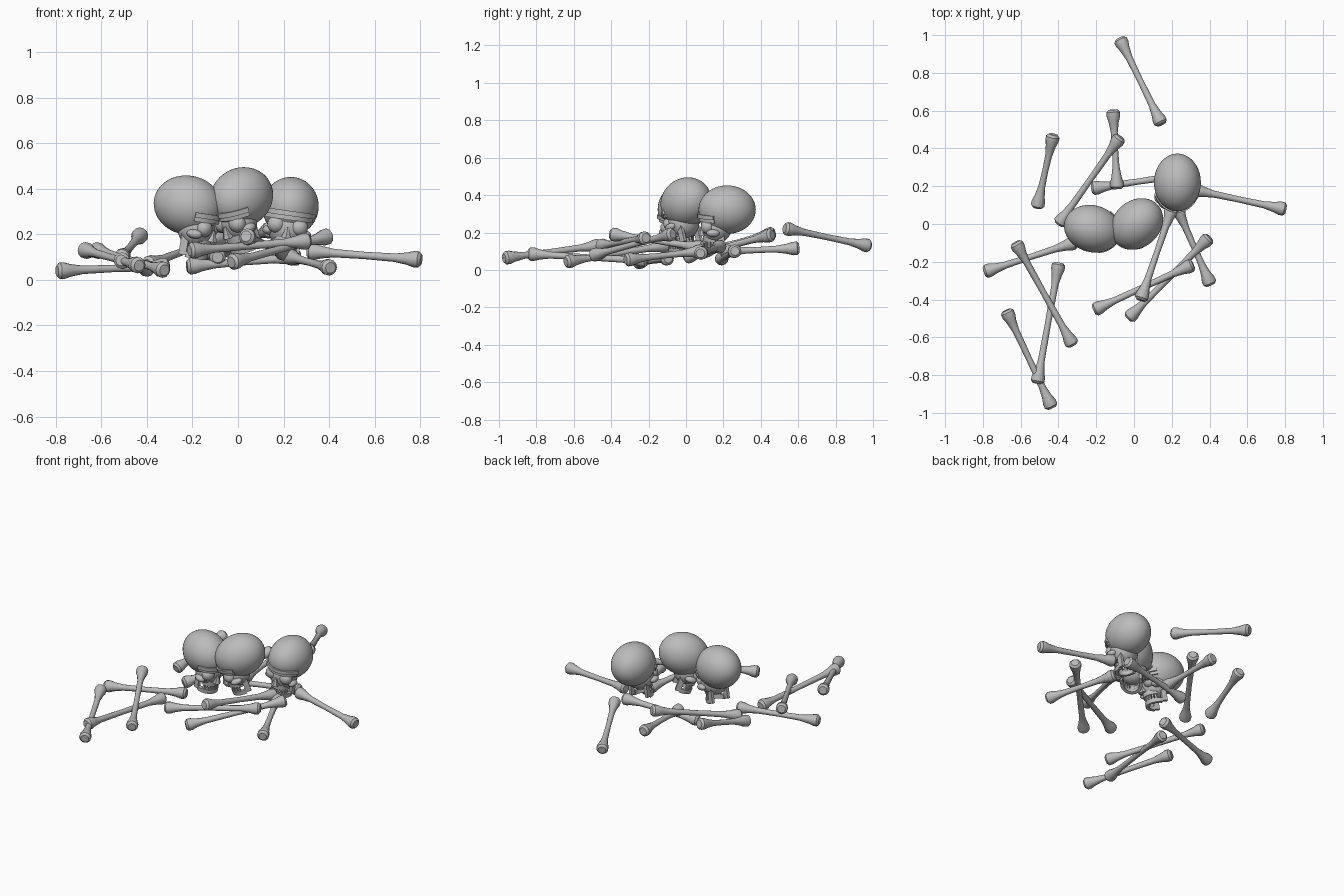
import bpy, bmesh, math
from mathutils import Matrix, Vector, Euler

if "Cube" in bpy.data.objects:
    bpy.data.objects.remove(bpy.data.objects["Cube"], do_unlink=True)

bone_mat = bpy.data.materials.new("bone_grey")
bone_mat.use_nodes = True
GREY = (0.5, 0.5, 0.5, 1)
bone_mat.diffuse_color = GREY
bone_mat.node_tree.nodes["Principled BSDF"].inputs["Base Color"].default_value = GREY


def finish(bm, name, matrix, angle=40):
    """Turn a bmesh into a shaded, placed object."""
    bmesh.ops.recalc_face_normals(bm, faces=bm.faces)
    mesh = bpy.data.meshes.new(name)
    bm.to_mesh(mesh)
    bm.free()
    for p in mesh.polygons:
        p.use_smooth = True
    mesh.set_sharp_from_angle(angle=math.radians(angle))
    mesh.materials.append(bone_mat)
    obj = bpy.data.objects.new(name, mesh)
    obj.matrix_world = matrix
    bpy.context.collection.objects.link(obj)


def ball(bm, centre, radii, u=24, v=14):
    m = Matrix.Translation(centre) @ Matrix.Diagonal((*radii, 1))
    bmesh.ops.create_uvsphere(bm, u_segments=u, v_segments=v, radius=1, matrix=m)


def block(bm, centre, size, yaw=0):
    m = Matrix.Translation(centre) @ Matrix.Rotation(yaw, 4, 'Z') @ Matrix.Diagonal((*size, 1))
    bmesh.ops.create_cube(bm, size=1, matrix=m)


def arc(bm, centre, rx, ry, half_angle, depth, height, steps=16):
    """Rectangular strip bent around the front of an ellipse."""
    c = Vector(centre)
    rings = []
    for i in range(steps + 1):
        a = math.radians(half_angle) * (2 * i / steps - 1)
        ring = []
        for d, h in ((0, -1), (depth, -1), (depth, 1), (0, 1)):
            p = Vector(((rx + d) * math.sin(a), -(ry + d) * math.cos(a), h * height / 2))
            ring.append(bm.verts.new(c + p))
        rings.append(ring)
    for a, b in zip(rings, rings[1:]):
        for k in range(4):
            n = (k + 1) % 4
            bm.faces.new((a[k], a[n], b[n], b[k]))
    bm.faces.new(rings[0])
    bm.faces.new(rings[-1])


def bone(name, start, end, sides=12):
    """Lathed long bone with a flared knob at both ends."""
    a, b = Vector(start), Vector(end)
    length = (b - a).length + 0.03
    half = [(0, 0.024), (0.012, 0.036), (0.034, 0.036), (0.065, 0.027), (0.12, 0.0185)]
    profile = [(t - length / 2, r) for t, r in half] + [(0, 0.016)]
    profile += [(length / 2 - t, r) for t, r in reversed(half)]
    bm = bmesh.new()
    rings = []
    for z, r in profile:
        rings.append([bm.verts.new((r * math.cos(k * math.tau / sides),
                                    r * math.sin(k * math.tau / sides), z))
                      for k in range(sides)])
    for lo, hi in zip(rings, rings[1:]):
        for k in range(sides):
            n = (k + 1) % sides
            bm.faces.new((lo[k], lo[n], hi[n], hi[k]))
    bm.faces.new(rings[0])
    bm.faces.new(rings[-1])
    turn = (b - a).to_track_quat('Z', 'Y').to_matrix().to_4x4()
    finish(bm, name, Matrix.Translation((a + b) / 2) @ turn, 32)


def skull(name, centre, yaw, pitch, roll):
    turn = (Matrix.Rotation(math.radians(yaw), 4, 'Z')
            @ Matrix.Rotation(math.radians(pitch), 4, 'X')
            @ Matrix.Rotation(math.radians(roll), 4, 'Y'))
    m = Matrix.Translation(centre) @ turn

    # Cranium
    bm = bmesh.new()
    ball(bm, (0, 0, 0), (0.124, 0.153, 0.13), 40, 24)
    finish(bm, name + "_cranium", m, 60)

    # Brow ridge, two stacked strips
    bm = bmesh.new()
    arc(bm, (0, 0, -0.03), 0.108, 0.138, 62, 0.022, 0.022)
    arc(bm, (0, 0, -0.05), 0.1, 0.13, 62, 0.02, 0.018)
    finish(bm, name + "_brow", m)

    # Face core, eyes and cheekbones
    bm = bmesh.new()
    ball(bm, (0, -0.055, -0.095), (0.088, 0.08, 0.085))
    for s in (-1, 1):
        ball(bm, (s * 0.05, -0.105, -0.085), (0.04, 0.036, 0.038), 20, 12)
        ball(bm, (s * 0.084, -0.075, -0.115), (0.024, 0.036, 0.02), 16, 10)
    finish(bm, name + "_face", m, 60)

    # Nose
    bm = bmesh.new()
    bmesh.ops.create_cone(bm, cap_ends=True, segments=6, radius1=0.024, radius2=0.008,
                          depth=0.05, matrix=Matrix.Translation((0, -0.135, -0.115)))
    finish(bm, name + "_nose", m)

    # Upper and lower jaws
    bm = bmesh.new()
    arc(bm, (0, -0.06, -0.153), 0.04, 0.05, 85, 0.02, 0.03)
    finish(bm, name + "_upper_jaw", m)
    bm = bmesh.new()
    arc(bm, (0, -0.05, -0.21), 0.046, 0.055, 95, 0.02, 0.026)
    for s in (-1, 1):
        block(bm, (s * 0.058, -0.03, -0.165), (0.018, 0.034, 0.1))
    finish(bm, name + "_lower_jaw", m)

    # Teeth, one row on each jaw
    bm = bmesh.new()
    for z in (-0.173, -0.191):
        for i in range(9):
            a = math.radians(-68 + 17 * i)
            block(bm, (0.05 * math.sin(a), -0.056 - 0.06 * math.cos(a), z),
                  (0.012, 0.012, 0.017), a)
    finish(bm, name + "_teeth", m)


# Three skulls: centre, yaw, pitch, roll
skull("right_skull", (-0.22, -0.025, 0.328), 74, 10, 0)
skull("middle_skull", (0.015, 0.0, 0.362), -48, 20, 0)
skull("left_skull", (0.23, 0.22, 0.322), 0, 0, 8)

# Scattered long bones
BONES = [
    ((-0.07, 0.97, 0.13), (0.14, 0.54, 0.22)),
    ((-0.43, 0.46, 0.195), (-0.51, 0.10, 0.10)),
    ((-0.11, 0.59, 0.115), (-0.09, 0.20, 0.10)),
    ((-0.08, 0.45, 0.185), (-0.39, 0.01, 0.07)),
    ((-0.21, 0.19, 0.06), (0.26, 0.26, 0.10)),
    ((0.79, 0.08, 0.09), (0.32, 0.18, 0.125)),
    ((-0.78, -0.25, 0.04), (-0.32, -0.10, 0.06)),
    ((-0.62, -0.11, 0.13), (-0.33, -0.63, 0.045)),
    ((-0.67, -0.47, 0.13), (-0.44, -0.96, 0.065)),
    ((-0.40, -0.22, 0.05), (-0.51, -0.83, 0.085)),
    ((-0.20, -0.45, 0.13), (0.30, -0.22, 0.17)),
    ((0.04, -0.39, 0.19), (0.20, 0.08, 0.12)),
    ((-0.02, -0.49, 0.08), (0.39, -0.08, 0.19)),
    ((0.40, -0.31, 0.055), (0.23, 0.08, 0.10)),
]
for i, (start, end) in enumerate(BONES, 1):
    bone(f"long_bone_{i}", start, end)
